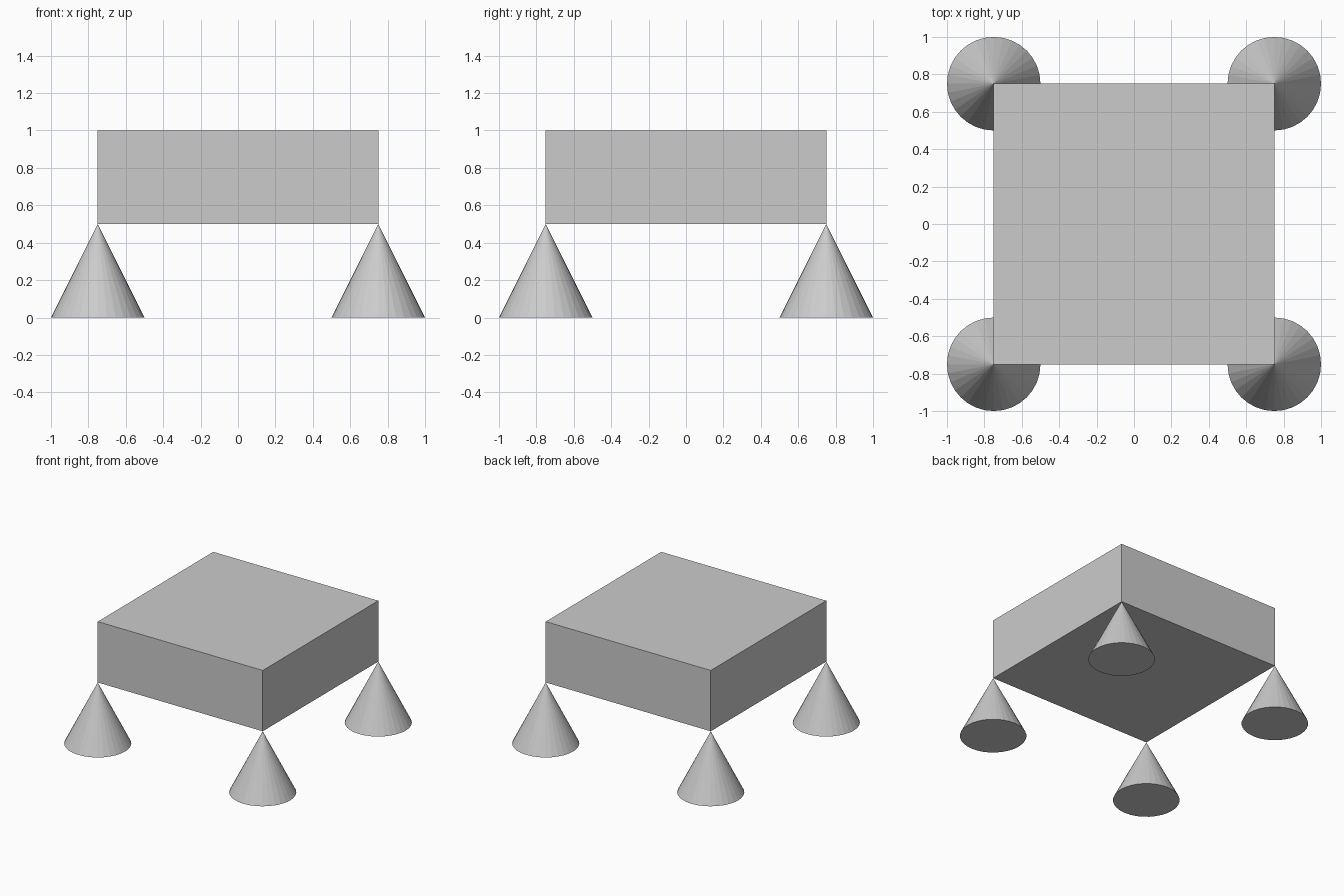
import bpy

if "Cube" in bpy.data.objects:
    bpy.data.objects.remove(bpy.data.objects["Cube"])

# Slab body
bpy.ops.mesh.primitive_cube_add(size=1, location=(0, 0, 0.75))
body = bpy.context.object
body.name = "body"
body.scale = (1.5, 1.5, 0.5)
bpy.ops.object.transform_apply(location=False, rotation=False, scale=True)

# Cone feet, tips touching the bottom corners of the body
for side, x in (("left", -0.75), ("right", 0.75)):
    for end, y in (("front", -0.75), ("back", 0.75)):
        bpy.ops.mesh.primitive_cone_add(vertices=32, radius1=0.25, radius2=0,
                                        depth=0.5, location=(x, y, 0.25))
        bpy.context.object.name = f"{end}_{side}_foot"
